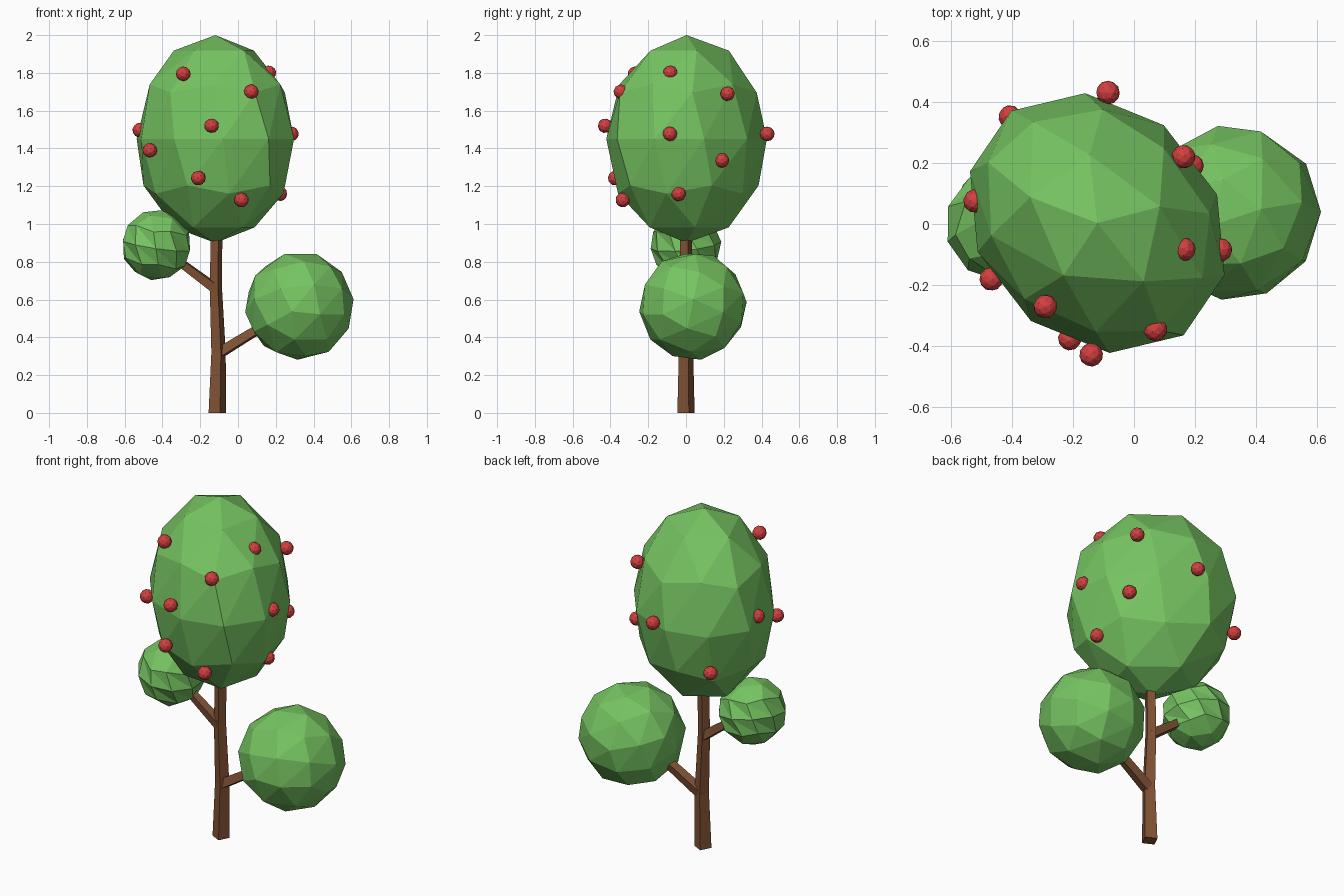
import bpy, bmesh, math, random
from mathutils import Matrix, Vector, Euler

if "Cube" in bpy.data.objects:
    bpy.data.objects.remove(bpy.data.objects["Cube"])

random.seed(4)


def material(name, rgb):
    m = bpy.data.materials.new(name)
    m.diffuse_color = (*rgb, 1)
    m.use_nodes = True
    m.node_tree.nodes["Principled BSDF"].inputs["Base Color"].default_value = m.diffuse_color
    return m


GREEN = material("leaf_green", (0.18, 0.55, 0.12))
BROWN = material("bark_brown", (0.22, 0.085, 0.035))
RED = material("fruit_red", (0.65, 0.05, 0.05))


def finish(bm, name, mat):
    bmesh.ops.recalc_face_normals(bm, faces=bm.faces)
    me = bpy.data.meshes.new(name)
    bm.to_mesh(me)
    bm.free()
    me.materials.append(mat)
    ob = bpy.data.objects.new(name, me)
    bpy.context.collection.objects.link(ob)
    return ob


def ball(name, centre, shape, mat, twist=0):
    """Faceted icosphere, twisted about its own z, then shaped and placed."""
    bm = bmesh.new()
    bmesh.ops.create_icosphere(bm, subdivisions=2, radius=1)
    for v in bm.verts:
        turn = Matrix.Rotation(math.radians(twist) * v.co.z / 2, 3, 'Z')
        v.co = shape @ (turn @ v.co) + Vector(centre)
    return finish(bm, name, mat)


def limb(name, path, angle=0.0, sides=4):
    """Tapered angular limb through (x, y, z, radius) points."""
    bm = bmesh.new()
    pts = [Vector(p[:3]) for p in path]
    rings = []
    for i, p in enumerate(path):
        d = pts[min(i + 1, len(pts) - 1)] - pts[max(i - 1, 0)]
        if i == 0 and pts[0].z == 0:
            d = Vector((0, 0, 1))
        q = Vector((0, 0, 1)).rotation_difference(d.normalized())
        ring = []
        for k in range(sides):
            a = angle + math.tau * k / sides
            ring.append(bm.verts.new(pts[i] + q @ Vector((math.cos(a), math.sin(a), 0)) * p[3]))
        rings.append(ring)
    for a, b in zip(rings, rings[1:]):
        for k in range(sides):
            n = (k + 1) % sides
            bm.faces.new((a[k], a[n], b[n], b[k]))
    bm.faces.new(rings[0])
    bm.faces.new(rings[-1])
    return finish(bm, name, BROWN)


# Trunk and two side branches
limb("trunk", [(-0.11, 0, 0, 0.048), (-0.103, 0, 0.32, 0.04),
               (-0.117, 0, 0.66, 0.034), (-0.113, 0, 1.0, 0.032)], math.radians(-72))
limb("right_branch", [(-0.11, 0, 0.31, 0.036), (0.07, 0.01, 0.42, 0.032),
                      (0.25, 0.03, 0.52, 0.028)], 0.6)
limb("left_branch", [(-0.115, 0, 0.655, 0.034), (-0.29, 0, 0.785, 0.028),
                     (-0.40, 0, 0.86, 0.026)], 0.6)

# Large crown, an ellipsoid slightly stretched along one diagonal
crown_shape = Matrix(((0.425, -0.04, 0), (-0.04, 0.425, 0), (0, 0, 0.55)))
ball("main_crown", (-0.12, 0.003, 1.45), crown_shape, GREEN, 45)

# Small leaf clusters at the branch ends
ball("right_cluster", (0.325, 0.037, 0.567),
     Euler((-0.4, 0, 0.3)).to_matrix() * 0.289, GREEN, 45)
ball("left_cluster", (-0.432, 0, 0.888),
     Euler((0.1, 0.15, 0)).to_matrix() * 0.188, GREEN, -120)

# Fruit studded over the crown
fruit = [(-.29, -.27, 1.795), (.163, -.083, 1.80), (.07, -.345, 1.70), (-.14, -.428, 1.52),
         (-.52, .075, 1.497), (.283, -.085, 1.477), (-.467, -.18, 1.39), (-.21, -.375, 1.243),
         (.018, -.335, 1.127), (.222, -.04, 1.16), (.162, .22, 1.69), (-.085, .43, 1.477),
         (.19, .19, 1.337), (-.405, .35, 1.235)]
for i, p in enumerate(fruit, 1):
    turn = Euler([random.uniform(0, 6.28) for _ in range(3)]).to_matrix()
    ball(f"fruit_{i}", p, turn * 0.039, RED)
